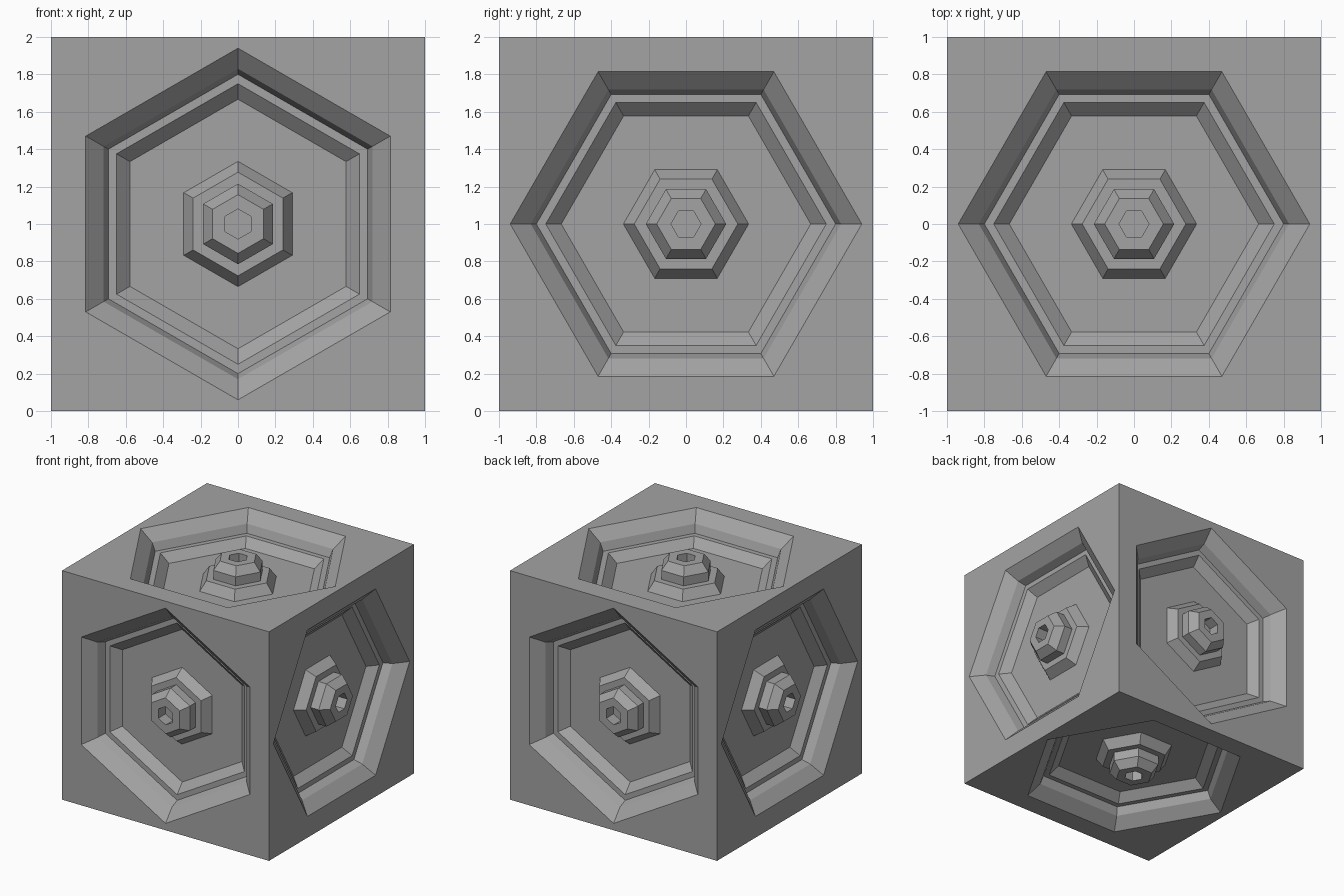
import bpy, bmesh
from math import cos, sin, pi
from mathutils import Vector

if "Cube" in bpy.data.objects:
    bpy.data.objects.remove(bpy.data.objects["Cube"], do_unlink=True)

# Hexagon profile from the rim to the centre: (corner radius, depth below the side)
RECESS = [(0.94, 0), (0.83, 0.09), (0.80, 0.16), (0.75, 0.16), (0.667, 0.23)]
BOSS = [(0.335, 0.23), (0.277, 0.148), (0.215, 0.148), (0.215, 0.07), (0.157, 0)]
SOCKET = [(0.08, 0), (0.08, 0.1)]

bm = bmesh.new()


def add_side(axis, sign):
    """One cube side: a flat frame, a stepped hexagonal recess and a central boss."""
    n, u = Vector(), Vector()
    n[axis] = sign
    u[(axis + 1) % 3] = 1
    v = n.cross(u)

    def point(a, b, depth=0):
        return bm.verts.new(n * (1 - depth) + u * a + v * b + Vector((0, 0, 1)))

    rings = [[point(r * cos(k * pi / 3), r * sin(k * pi / 3), d) for k in range(6)]
             for r, d in RECESS + BOSS + SOCKET]

    # Flat frame around the recess, in two halves
    rim = rings[0]
    for s, inner in ((1, rim[:4]), (-1, rim[3:] + rim[:1])):
        border = [point(s * a, s * b) for a, b in ((1, 0), (1, 1), (0, 1), (-1, 1), (-1, 0))]
        bm.faces.new(border + inner[::-1])

    # Stepped walls, then the socket floor
    for outer, inner in zip(rings, rings[1:]):
        for k in range(6):
            j = (k + 1) % 6
            bm.faces.new((outer[k], outer[j], inner[j], inner[k]))
    bm.faces.new(rings[-1])


for axis in range(3):
    for sign in (1, -1):
        add_side(axis, sign)

# Weld the sides into one closed block
bmesh.ops.remove_doubles(bm, verts=bm.verts[:], dist=0.0005)
bmesh.ops.recalc_face_normals(bm, faces=bm.faces[:])
mesh = bpy.data.meshes.new("recessed_block")
bm.to_mesh(mesh)
bm.free()
block = bpy.data.objects.new("recessed_block", mesh)
bpy.context.collection.objects.link(block)

# Plain grey surface
grey = bpy.data.materials.new("plain_grey")
grey.use_nodes = True
colour = (0.37, 0.37, 0.37, 1)
grey.diffuse_color = colour
grey.node_tree.nodes["Principled BSDF"].inputs["Base Color"].default_value = colour
mesh.materials.append(grey)
